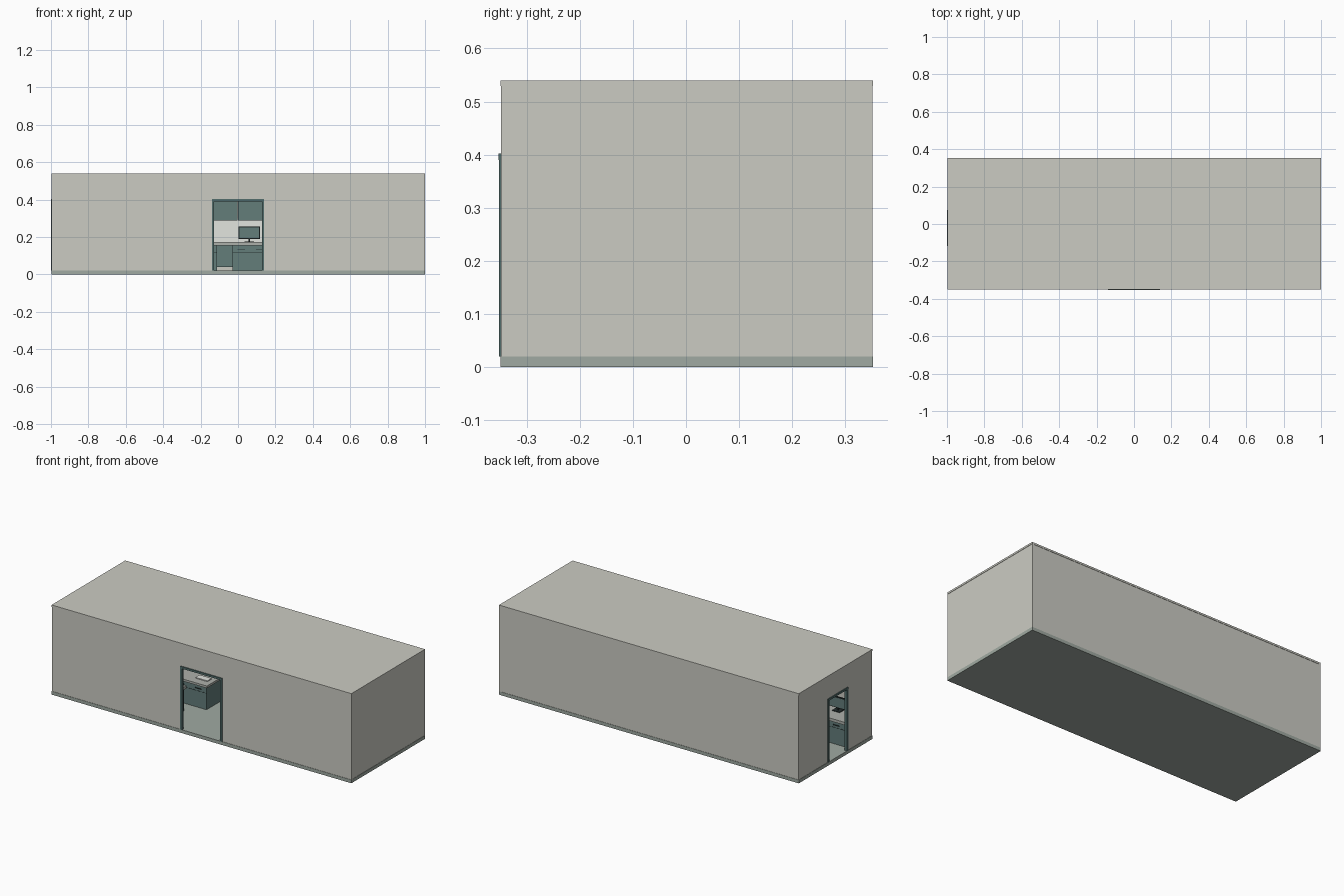
import bpy

if "Cube" in bpy.data.objects:
    bpy.data.objects.remove(bpy.data.objects["Cube"])


def mat(name, r, g, b):
    m = bpy.data.materials.new(name)
    m.diffuse_color = (r, g, b, 1)
    m.use_nodes = True
    m.node_tree.nodes["Principled BSDF"].inputs["Base Color"].default_value = m.diffuse_color
    return m


WALL = mat("wall_grey", 0.60, 0.60, 0.545)
FLOOR = mat("floor_green_grey", 0.35, 0.40, 0.36)
TEAL = mat("cabinet_teal", 0.125, 0.205, 0.195)
FRAME = mat("frame_teal", 0.085, 0.155, 0.15)
TOP = mat("counter_grey", 0.42, 0.44, 0.41)
PALE = mat("pale_lining", 0.76, 0.78, 0.74)
DARK = mat("dark_trim", 0.02, 0.03, 0.03)


def box(name, x0, x1, y0, y1, z0, z1, m):
    v = [(x, y, z) for x in (x0, x1) for y in (y0, y1) for z in (z0, z1)]
    f = [(0, 1, 3, 2), (4, 6, 7, 5), (0, 4, 5, 1),
         (2, 3, 7, 6), (0, 2, 6, 4), (1, 5, 7, 3)]
    me = bpy.data.meshes.new(name)
    me.from_pydata(v, [], f)
    me.materials.append(m)
    ob = bpy.data.objects.new(name, me)
    bpy.context.collection.objects.link(ob)
    return ob


# Shell
X0, X1, Y0, Y1 = -0.998, 1.0, -0.349, 0.352
ZF, ZR, T = 0.02, 0.529, 0.011
DX, DZ = 0.13, 0.39             # front doorway half width, opening top
SY0, SY1 = -0.108, 0.064        # side doorway
box("floor_slab", X0, X1, Y0, Y1, 0, ZF, FLOOR)
box("roof", X0, X1, Y0, Y1, ZR, 0.54, WALL)
E = 0.001
for n, xa in (("left", X0 + E), ("right", X1 - E - T)):
    for k, ya in (("front", Y0 + E), ("back", Y1 - E - T)):
        box(f"corner_post_{k}_{n}", xa, xa + T, ya, ya + T, ZF, ZR, WALL)
XA, XB = X0 + E + T, X1 - E - T
YA, YB = Y0 + E + T, Y1 - E - T
e = 0.002
box("back_wall", XA, XB, YB, Y1 - e, ZF, ZR, WALL)
box("right_wall", XB, X1 - e, YA, YB, ZF, ZR, WALL)
box("front_wall_left", XA, -DX, Y0 + e, YA, ZF, ZR, WALL)
box("front_wall_right", DX, XB, Y0 + e, YA, ZF, ZR, WALL)
box("front_wall_lintel", -DX, DX, Y0 + e + 0.0005, YA, DZ, ZR, WALL)
box("left_wall_front", X0 + e, XA, YA, SY0, ZF, ZR, WALL)
box("left_wall_back", X0 + e, XA, SY1, YB, ZF, ZR, WALL)
box("left_wall_lintel", X0 + e, XA, SY0, SY1, DZ, ZR, WALL)

# Door frames
F = 0.01
for s in (-1, 1):
    a, b = sorted((s * (DX - 0.002), s * (DX + F)))
    box("front_door_jamb", a, b, Y0 - 0.003, YA + 0.003, ZF, 0.402, FRAME)
box("front_door_head", -DX - F, DX + F, Y0 - 0.0035, YA + 0.003, DZ, 0.402, FRAME)
for a, b in ((SY0 - F, SY0 + 0.002), (SY1 - 0.002, SY1 + F)):
    box("side_door_jamb", X0 - 0.002, XA + 0.003, a, b, ZF, 0.402, FRAME)
box("side_door_head", X0 - 0.0025, XA + 0.003, SY0 - F, SY1 + F, DZ, 0.402, FRAME)


# Cabinet run with handles; side is the y direction the fronts face
def cabinets(name, x0, x1, y0, y1, side, n):
    w = (x1 - x0) / n
    face = y0 if side < 0 else y1
    for i in range(n):
        a, b = x0 + i * w + 0.001, x0 + (i + 1) * w - 0.001
        box(name + "_cabinet", a, b, y0, y1, ZF, 0.155, TEAL)
        mid = (a + b) / 2
        h = sorted((face, face + side * 0.004))
        box(name + "_handle", mid - 0.02, mid + 0.02, *h, 0.132, 0.137, DARK)
        d = sorted((face, face + side * 0.001))
        box(name + "_drawer_gap", a, b, *d, 0.118, 0.12, DARK)


# Monitor with stand, facing side
def monitor(x, y, z, side):
    box("monitor_foot", x - 0.025, x + 0.025, y - 0.02, y + 0.02, z, z + 0.004, DARK)
    box("monitor_neck", x - 0.005, x + 0.005, y - 0.004, y + 0.004, z, z + 0.03, DARK)
    box("monitor_body", x - 0.057, x + 0.057, y - 0.005, y + 0.005, z + 0.018, z + 0.083, DARK)
    s = sorted((y + side * 0.005, y + side * 0.0065))
    box("monitor_screen", x - 0.053, x + 0.053, *s, z + 0.022, z + 0.079, TEAL)


# Back wall workbench with kneehole and wall cabinets
box("back_counter", -0.95, 0.95, 0.145, YB, 0.155, 0.172, TOP)
cabinets("back_right", -0.03, 0.94, 0.155, YB, -1, 10)
cabinets("back_left", -0.94, -0.112, 0.155, YB, -1, 8)
box("kneehole_panel", -0.112, -0.03, 0.29, 0.30, 0.04, 0.155, TEAL)
box("back_splash", -0.95, 0.95, YB - 0.003, YB, 0.172, 0.30, PALE)
for i in range(6):
    a = -0.94 + i * 0.3133
    box("wall_cabinet", a, a + 0.311, 0.23, YB, 0.287, 0.42, TEAL)
monitor(0.06, 0.26, 0.172, -1)

# Front left workbench
box("front_counter", -0.97, -0.25, YA, -0.135, 0.155, 0.172, TOP)
cabinets("front_left", -0.96, -0.26, YA, -0.143, 1, 6)
monitor(-0.845, -0.24, 0.172, 1)

# Island bench
box("island_counter", -0.62, -0.16, -0.068, 0.082, 0.155, 0.168, TOP)
cabinets("island", -0.61, -0.167, -0.06, 0.075, -1, 4)
box("keyboard", -0.27, -0.19, -0.02, 0.02, 0.168, 0.173, PALE)
